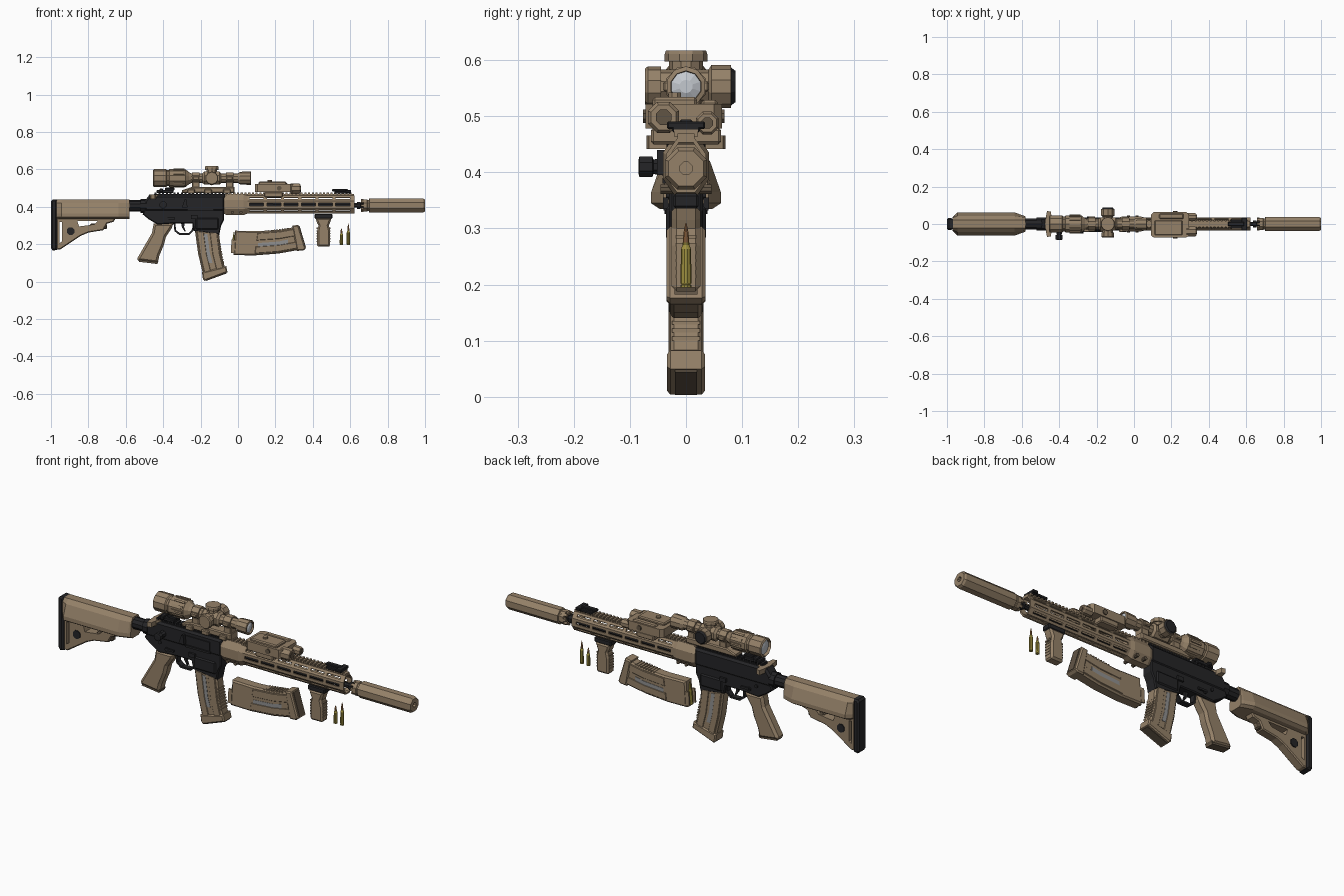
import bpy, bmesh, math
from mathutils import Matrix, Vector


def material(name, rgb):
    m = bpy.data.materials.new(name)
    m.diffuse_color = (*rgb, 1)
    return m


TAN = material("tan", (0.30, 0.22, 0.14))
DARK = material("dark_tan", (0.12, 0.09, 0.06))
BLACK = material("black", (0.018, 0.018, 0.02))
BRASS = material("brass", (0.36, 0.29, 0.05))
COPPER = material("copper", (0.35, 0.16, 0.06))
GLASS = material("glass", (0.55, 0.58, 0.62))
GREY = material("grey", (0.28, 0.28, 0.28))


def finish(name, bm, mat):
    bmesh.ops.recalc_face_normals(bm, faces=bm.faces)
    me = bpy.data.meshes.new(name)
    bm.to_mesh(me)
    bm.free()
    me.materials.append(mat)
    ob = bpy.data.objects.new(name, me)
    bpy.context.collection.objects.link(ob)
    return ob


def loft(name, rings, mat, loop=False):
    bm = bmesh.new()
    vs = [[bm.verts.new(p) for p in r] for r in rings]
    n = len(rings[0])
    for a, b in zip(vs, vs[1:] + vs[:1] if loop else vs[1:]):
        for i in range(n):
            bm.faces.new((a[i], a[(i + 1) % n], b[(i + 1) % n], b[i]))
    if not loop:
        bm.faces.new(vs[0])
        bm.faces.new(vs[-1])
    return finish(name, bm, mat)


def lathe(name, prof, c, axis, mat, n=8, loop=False):
    rings = []
    for t, r in prof:
        ring = []
        for i in range(n):
            a = 2 * math.pi * (i + 0.5) / n
            u, v = r * math.cos(a), r * math.sin(a)
            p = {'x': (t, u, v), 'y': (u, t, v), 'z': (u, v, t)}[axis]
            ring.append(Vector(c) + Vector(p))
        rings.append(ring)
    return loft(name, rings, mat, loop)


def ext(name, pts, y0, y1, mat, bev=0.0):
    # side profile in x,z pushed along y, cap edges chamfered
    bm = bmesh.new()
    f = bm.faces.new([bm.verts.new((x, y0, z)) for x, z in pts])
    g = bmesh.ops.extrude_face_region(bm, geom=[f])['geom']
    bmesh.ops.translate(bm, vec=(0, y1 - y0, 0), verts=[v for v in g if isinstance(v, bmesh.types.BMVert)])
    if f not in bm.faces[:]:
        bm.faces.new([v for v in bm.verts if abs(v.co.y - y0) < 1e-6])
    if bev:
        es = [e for e in bm.edges if abs(e.verts[0].co.y - e.verts[1].co.y) < 1e-6]
        bmesh.ops.bevel(bm, geom=es, offset=bev, segments=1, affect='EDGES')
    return finish(name, bm, mat)


def boxes(name, items, mat, bev=0.0):
    # items: (centre, size[, rotation about x])
    bm = bmesh.new()
    for c, s, *rot in items:
        M = Matrix.Translation(c) @ Matrix.Rotation(rot[0] if rot else 0, 4, 'X') @ Matrix.Diagonal((*s, 1))
        bmesh.ops.create_cube(bm, size=1, matrix=M)
    if bev:
        bmesh.ops.bevel(bm, geom=bm.edges[:], offset=bev, segments=1, affect='EDGES')
    return finish(name, bm, mat)


def cut(ob, cutter):
    mod = ob.modifiers.new("cut", 'BOOLEAN')
    mod.operation, mod.object, mod.solver = 'DIFFERENCE', cutter, 'EXACT'
    cutter.hide_render = True
    dg = bpy.context.evaluated_depsgraph_get()
    me = bpy.data.meshes.new_from_object(ob.evaluated_get(dg))
    ob.modifiers.clear()
    ob.data = me
    bpy.data.objects.remove(cutter)


# Stock: pad, cheek body, skeleton web
ext("butt_pad", [(-1, .43), (-.99, .44), (-.968, .44), (-.968, .17), (-.99, .165), (-1, .18)], -.032, .032, BLACK, .008)
half = lambda w: [(.022, .44), (.03 + (w - .03) * .4, .42), (w, .365), (w, .345), (w - .015, .335)]
loft("stock_body", [[(x, y, z) for y, z in half(w)] + [(x, -y, z) for y, z in half(w)[::-1]]
                    for x, w in [(-.97, .036), (-.945, .062), (-.64, .062), (-.59, .045), (-.58, .04)]], TAN)
web = ext("stock_web", [(-.97, .345), (-.65, .345), (-.665, .32), (-.70, .31), (-.72, .275), (-.80, .262),
                        (-.84, .245), (-.95, .172), (-.97, .172)], -.024, .024, TAN, .005)
cut(web, ext("cut_a", [(-.86, .325), (-.75, .325), (-.77, .305), (-.85, .295)], -.1, .1, TAN))
cut(web, ext("cut_b", [(-.955, .32), (-.94, .32), (-.94, .215), (-.955, .205)], -.1, .1, TAN))
lathe("sling_socket", [(-.029, .022), (.029, .022)], (-.895, 0, .27), 'y', BLACK)
boxes("stock_lever", [((-.745, 0, .295), (.09, .034, .03))], DARK, .006)
lathe("buffer_tube", [(-.6, .03), (-.52, .03), (-.52, .037), (-.49, .037)], (0, 0, .405), 'x', BLACK, 10)

# Receiver
ext("upper_receiver", [(-.5, .375), (-.5, .43), (-.475, .462), (-.07, .462), (-.07, .375)], -.034, .034, BLACK, .01)
ext("lower_receiver", [(-.5, .385), (-.51, .36), (-.48, .335), (-.43, .305), (-.33, .312), (-.245, .312), (-.235, .27),
                       (-.1, .25), (-.09, .30), (-.075, .33), (-.075, .385)], -.03, .03, BLACK, .005)
boxes("magwell_collar", [((-.165, 0, .31), (.13, .072, .07))], BLACK, .01)
boxes("ejection_port", [((-.2, -.035, .415), (.13, .008, .045)), ((-.2, -.037, .385), (.14, .01, .01))], BLACK)
ext("brass_deflector", [(-.3, .395), (-.27, .395), (-.275, .44), (-.285, .44)], -.052, -.03, BLACK)
lathe("forward_assist", [(-.085, .012), (-.083, .02), (-.06, .02), (-.058, .014), (-.02, .02)], (-.40, 0, .41), 'y', BLACK)
lathe("takedown_pins", [(-.036, .009), (.036, .009)], (-.42, 0, .36), 'y', BLACK)
lathe("safety_lever_hub", [(-.038, .01), (.038, .01)], (-.38, 0, .335), 'y', BLACK)
boxes("controls", [((-.36, s * .036, .337), (.045, .008, .01)) for s in (-1, 1)]
      + [((-.235, s * .036, .345), (.035, .01, .02)) for s in (-1, 1)], BLACK)
for s in (-1, 1):
    loft("charging_handle", [[(x, s * y, z) for x, y in ((-.475, .0), (-.47, .045), (-.465, .07), (-.445, .066),
         (-.44, .035), (-.42, .02), (-.42, 0))] for z in (.442, .466)], TAN)
ext("trigger_guard", [(-.345, .315), (-.34, .27), (-.315, .25), (-.26, .25), (-.235, .275), (-.235, .315), (-.243, .315),
                      (-.245, .28), (-.263, .259), (-.31, .259), (-.331, .275), (-.335, .315)], -.014, .014, BLACK)
ext("trigger", [(-.305, .315), (-.3, .29), (-.285, .268), (-.28, .27), (-.288, .292), (-.285, .315)], -.006, .006, BLACK)

# Pistol grip
ext("pistol_grip", [(-.45, .312), (-.345, .312), (-.355, .285), (-.385, .24), (-.395, .20), (-.42, .14), (-.43, .098),
                    (-.535, .112), (-.538, .125), (-.46, .26), (-.455, .29)], -.029, .029, TAN, .012)
ext("grip_base", [(-.432, .094), (-.425, .11), (-.525, .122), (-.53, .106)], -.022, .022, DARK)

# Magazines: one fitted, one loose with its top toward -x
LEFT = [(-.235, .38), (-.23, .27), (-.213, .147), (-.186, .035)]
RIGHT = [(-.107, .38), (-.102, .26), (-.088, .147), (-.068, .066)]


def strip(a, b, i0=0):
    mix = lambda t: [(l[0] + (r[0] - l[0]) * t, l[1] + (r[1] - l[1]) * t) for l, r in zip(LEFT[i0:], RIGHT[i0:])]
    return mix(a) + mix(b)[::-1]


def magazine(M, tag):
    obs = [ext("magazine_body" + tag, strip(0, 1), -.028, .028, TAN, .007),
           ext("magazine_base" + tag, [(-.193, .05), (-.063, .083), (-.056, .05), (-.178, .004), (-.188, .015)],
               -.034, .034, TAN, .006),
           ext("magazine_base_plate" + tag, [(-.172, .003), (-.172, .012), (-.065, .053), (-.06, .044)], -.02, .02, DARK)]
    for a, b in ((.08, .36), (.62, .92)):
        obs.append(ext("magazine_panel" + tag, strip(a, b, 1), -.031, .031, TAN, .002))
    w = [(-.186, .255), (-.172, .15), (-.158, .10)]
    obs.append(ext("magazine_window" + tag, w + [(x + .022, z) for x, z in w[::-1]], -.0295, .0295, GREY))
    obs.append(boxes("magazine_ribs" + tag, [((-.088 + .013 * i / 5 - .004, 0, .16 - i * .014), (.012, .05, .007))
                                             for i in range(-3, 5)], TAN))
    obs.append(boxes("magazine_feed_lips" + tag, [((-.19, s * .024, .385), (.07, .008, .02)) for s in (-1, 1)], TAN))
    obs.append(lathe("top_round" + tag, [(-.225, .011), (-.16, .01), (-.15, .006), (-.115, .002)], (0, 0, .385), 'x', BRASS))
    for o in obs:
        o.data.transform(M)


magazine(Matrix(), "")
magazine(Matrix.Translation((-.02, 0, .207)) @ Matrix.Rotation(math.radians(-86.5), 4, 'Y') @ Matrix.Scale(1.02, 4)
         @ Matrix.Translation((.171, 0, -.38)), "_loose")

# Handguard: hollow octagon with slots, barrel inside
octo = lambda x, w, h: [(x, sy * y, .412 + sz * z) for sy, sz, y, z in (
    (1, -1, w * .45, h), (1, -1, w, h * .42), (1, 1, w, h * .42), (1, 1, w * .45, h),
    (-1, 1, w * .45, h), (-1, 1, w, h * .42), (-1, -1, w, h * .42), (-1, -1, w * .45, h))]
guard = loft("handguard", [octo(-.07, .036, .048), octo(.622, .036, .048), octo(.622, .029, .041), octo(-.07, .029, .041)],
             TAN, loop=True)
slots = []
for i in range(6):
    x = .10 + i * .092
    slots += [((x, s * .0325, .412), (.075, .02, .014)) for s in (-1, 1)]
    slots += [((x, s * .0262, .412 + t * .034), (.075, .014, .011), -s * t * .96 + math.pi / 2) for s in (-1, 1) for t in (-1, 1)]
    slots.append(((x, 0, .3675), (.075, .013, .02)))
cut(guard, boxes("slot_cutters", slots, TAN))
loft("handguard_clamp", [octo(x, w, h) for x, w, h in [(-.075, .036, .05), (-.06, .041, .056), (.03, .041, .056), (.05, .036, .048)]], TAN)
lathe("clamp_bolts", [(-.045, .009), (.045, .009)], (-.03, 0, .37), 'y', DARK)
lathe("clamp_bolts_front", [(-.045, .009), (.045, .009)], (.015, 0, .37), 'y', DARK)
lathe("barrel", [(-.07, .018), (.6, .016), (.6, .013), (.67, .013)], (0, 0, .407), 'x', BLACK)
lathe("muzzle_nut", [(.635, .013), (.637, .021), (.655, .021), (.657, .013)], (0, 0, .407), 'x', BLACK)

# Top rail
boxes("receiver_rail", [((-.26, 0, .463), (.38, .03, .012))] + [((-.44 + i * .02, 0, .470), (.011, .042, .012)) for i in range(19)], BLACK)
boxes("guard_rail", [((.275, 0, .463), (.69, .03, .012))] + [((-.06 + i * .02, 0, .470), (.011, .042, .012)) for i in range(34)], TAN)

# Suppressor with open bore
lathe("suppressor", [(.672, .016), (.672, .036), (.69, .036), (.692, .033), (.70, .033), (.702, .0405), (.99, .0405), (1, .034),
                     (1, .012), (.93, .012)], (0, 0, .407), 'x', TAN)
boxes("suppressor_teeth", [((.665, .028 * math.cos(a), .407 + .028 * math.sin(a)), (.014, .012, .012), a)
                           for a in [k * math.pi / 4 for k in range(8)]], TAN)

# Scope
AX = (0, 0, .553)
lathe("scope_tube", [(-.44, .036), (-.455, .04), (-.45, .048), (-.385, .048), (-.38, .043), (-.37, .043), (-.365, .049),
                     (-.28, .047), (-.262, .032), (-.25, .026), (.0, .026), (.012, .034), (.068, .036), (.07, .028), (.06, .027)], AX, 'x', TAN, 10)
lathe("scope_front_lens", [(.05, .027), (.062, .027), (.069, .012)], AX, 'x', GLASS, 10)
lathe("scope_rear_lens", [(-.448, .012), (-.442, .037), (-.43, .037)], AX, 'x', GLASS, 10)
boxes("zoom_ring_grips", [((-.315, .047 * math.cos(a), .553 + .047 * math.sin(a)), (.06, .008, .010), a)
                          for a in [k * math.pi / 6 for k in range(12)]], TAN)
lathe("scope_saddle", [(-.19, .028), (-.18, .038), (-.10, .038), (-.09, .028)], AX, 'x', TAN)
lathe("top_turret", [(.03, .03), (.045, .03), (.045, .038), (.058, .038), (.064, .036)], (-.14, 0, .553), 'z', TAN, 10)
lathe("side_turret", [(-.073, .032), (-.068, .036), (-.045, .036), (-.045, .03), (.04, .03), (.045, .038), (.08, .038)], (-.14, 0, .553), 'y', TAN, 10)
lathe("side_turret_cap", [(.08, .034), (.088, .028)], (-.14, 0, .553), 'y', BLACK, 10)
for x in (-.225, -.045):
    lathe("scope_ring", [(-.02, .034), (.02, .034)], (x, 0, .553), 'x', TAN)
    boxes("ring_riser", [((x, 0, .512), (.04, .05, .045)), ((x, 0, .553), (.034, .082, .02))], TAN, .004)
ext("scope_mount_base", [(-.30, .474), (-.30, .488), (-.25, .505), (-.02, .505), (-.02, .474)], -.03, .03, TAN, .005)
boxes("mount_clamps", [((x, -.034, .482), (.04, .02, .024)) for x in (-.25, -.16, -.06)], TAN, .004)

# Laser box
loft("laser_box", [[(x, y, z) for x, y in ((.09, -.06), (.105, -.072), (.28, -.072), (.295, -.06), (.295, .05), (.28, .064),
                   (.105, .064), (.09, .05))] for z in (.478, .522)], TAN)
boxes("laser_lid", [((.185, -.02, .525), (.15, .08, .018)), ((.2, .042, .522), (.13, .03, .014))], TAN, .005)
boxes("laser_clamp", [((.19, 0, .465), (.10, .125, .03))], TAN, .005)
for nm, y, z, r in (("lamp", -.04, .498, .03), ("laser", .038, .488, .022)):
    lathe(nm + "_housing", [(.28, r), (.325, r), (.333, r * .8)], (0, y, z), 'x', TAN)
    lathe(nm + "_lens", [(.33, r * .5), (.336, r * .5)], (0, y, z), 'x', DARK)
lathe("laser_dials", [(.525, .012), (.542, .012)], (.17, -.02, 0), 'z', TAN)
lathe("laser_side_dials", [(-.077, .013), (.069, .013)], (.22, 0, .5), 'y', DARK)

# Folded sights
boxes("front_sight", [((.56, 0, .478), (.09, .05, .014)), ((.545, 0, .488), (.085, .024, .012)), ((.59, 0, .484), (.03, .068, .014))], BLACK, .003)
boxes("rear_sight", [((-.39, 0, .482), (.09, .05, .016)), ((-.365, 0, .495), (.05, .03, .014)), ((-.41, 0, .488), (.02, .066, .018))], BLACK, .003)

# Foregrip and mount
boxes("foregrip_mount", [((.457, 0, .349), (.095, .045, .026))], BLACK, .004)
ext("foregrip", [(.415, .34), (.50, .34), (.492, .315), (.486, .30), (.493, .27), (.493, .195), (.487, .188), (.43, .188),
                 (.423, .195), (.423, .27), (.43, .30), (.422, .315)], -.026, .026, TAN, .009)
boxes("foregrip_ribs", [((.458, 0, .215 + i * .014), (.074, .036, .006)) for i in range(6)], TAN)

# Loose cartridges
for x, h, tip in ((.553, .066, .09), (.59, .08, .115)):
    lathe("cartridge_case", [(0, .0095), (.004, .0095), (.005, .008), (.008, .0098), (h - .012, .009), (h - .004, .006), (h, .006)],
          (x, 0, .195), 'z', BRASS, 10)
    lathe("bullet", [(h, .0055), ((h + tip) / 2, .0045), (tip, .001)], (x, 0, .195), 'z', COPPER, 10)
